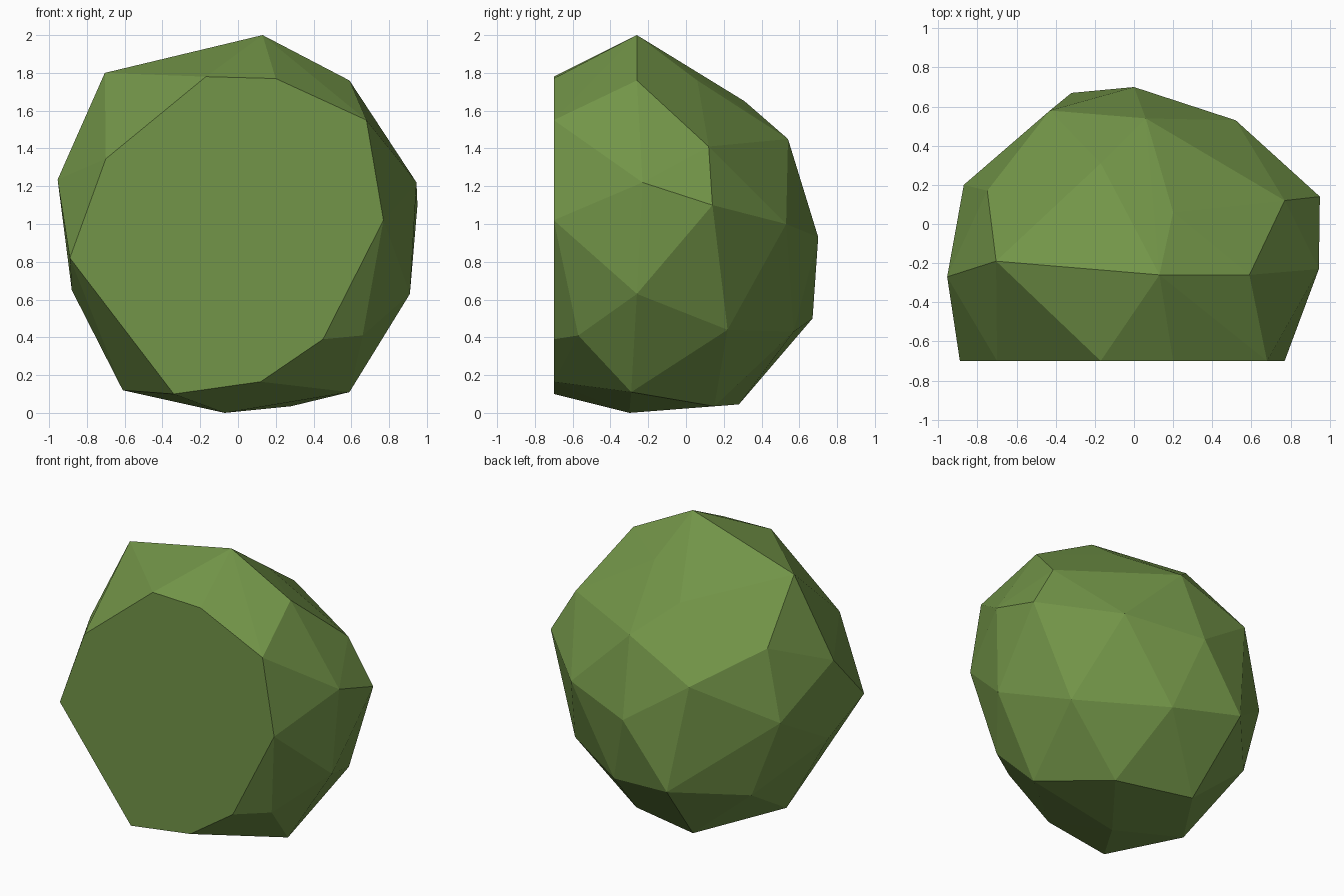
import bpy
import bmesh
import math

default_cube = bpy.data.objects.get("Cube")
if default_cube:
    bpy.data.objects.remove(default_cube, do_unlink=True)


def make_material(name, colour):
    """One flat colour, shown both in the viewport and in a render."""
    material = bpy.data.materials.new(name)
    material.use_nodes = True
    material.diffuse_color = colour
    shader = material.node_tree.nodes["Principled BSDF"]
    shader.inputs["Base Color"].default_value = colour
    shader.inputs["Roughness"].default_value = 1
    return material


def faceted_solid(name, corners, material):
    """Wrap the corner points in a convex, flat-shaded skin."""
    mesh = bpy.data.meshes.new(name)
    bm = bmesh.new()
    for corner in corners:
        bm.verts.new(corner)
    hull = bmesh.ops.convex_hull(bm, input=bm.verts)
    loose = set(hull["geom_interior"]) | set(hull["geom_unused"])
    loose_verts = [item for item in loose if isinstance(item, bmesh.types.BMVert)]
    bmesh.ops.delete(bm, geom=loose_verts, context="VERTS")
    # Merge the coplanar triangles, so that the flat cut is one face
    bmesh.ops.dissolve_limit(bm, angle_limit=math.radians(1),
                             verts=bm.verts, edges=bm.edges)
    bmesh.ops.recalc_face_normals(bm, faces=bm.faces)
    for face in bm.faces:
        face.smooth = False
    bm.to_mesh(mesh)
    bm.free()
    mesh.materials.append(material)
    solid = bpy.data.objects.new(name, mesh)
    bpy.context.collection.objects.link(solid)
    return solid


# Flat cut across the front: outline as x, z
front_y = -.7
front_outline = [(-.17, 1.78), (.2, 1.77), (.68, 1.55), (.77, 1.02), (.45, .39),
                 (.12, .165), (-.34, .1), (-.89, .82), (-.7, 1.345)]
front_cut = [(x, front_y, z) for x, z in front_outline]

# Rounded body behind the cut, in rings from the crown to the base
crown = [(.13, -.26, 2), (.59, -.26, 1.76), (-.705, -.19, 1.8),
         (.2, .06, 1.76), (-.17, .31, 1.65)]
shoulder = [(.77, .12, 1.41), (.06, .54, 1.45), (-.75, .17, 1.43),
            (-.955, -.27, 1.235), (-.43, .58, 1.23), (.945, -.23, 1.22)]
waist = [(.95, .14, 1.1), (.52, .53, 1), (0, .7, .93), (-.87, .2, .95),
         (-.88, -.32, .65), (.91, -.26, .63)]
lower = [(.705, .22, .44), (.16, .57, .43), (-.32, .67, .5), (-.69, .26, .42),
         (.66, -.57, .41)]
base = [(.59, -.29, .11), (.28, .15, .035), (-.25, .28, .045), (-.61, -.24, .12),
        (-.07, -.3, 0)]

leaf_green = make_material("leaf_green", (.17, .3, .065, 1))
faceted_solid("foliage_clump", front_cut + crown + shoulder + waist + lower + base,
              leaf_green)
